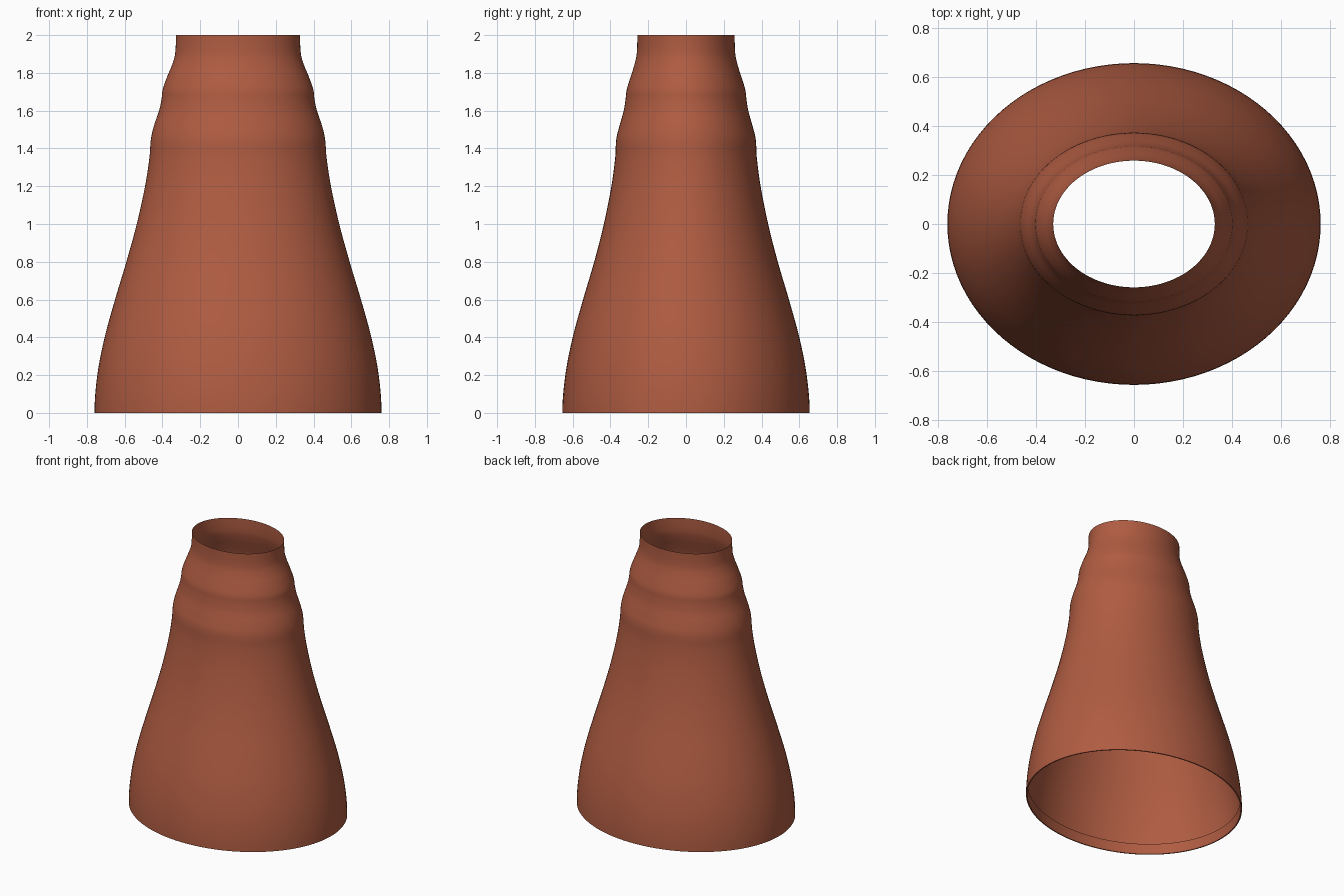
import bpy, bmesh, math

if "Cube" in bpy.data.objects:
    bpy.data.objects.remove(bpy.data.objects["Cube"])

SIDES, STEPS = 96, 5

# Skirt profile: height, half width in x, half depth in y
profile = [
    (0.00, 0.760, 0.655), (0.20, 0.745, 0.639), (0.40, 0.706, 0.600),
    (0.60, 0.651, 0.545), (0.80, 0.591, 0.486), (1.00, 0.536, 0.435),
    (1.20, 0.492, 0.395), (1.35, 0.469, 0.375), (1.45, 0.461, 0.369),
    (1.52, 0.445, 0.352), (1.60, 0.418, 0.330), (1.66, 0.405, 0.320),
    (1.71, 0.399, 0.314), (1.78, 0.375, 0.293), (1.84, 0.350, 0.274),
    (1.90, 0.333, 0.261), (2.00, 0.329, 0.258),
]


def smooth(points):
    """Hermite curve through the points, as functions of height."""
    slopes = []
    for i in range(len(points)):
        a, b = points[max(i - 1, 0)], points[min(i + 1, len(points) - 1)]
        slopes.append([(b[k] - a[k]) / (b[0] - a[0]) for k in (1, 2)])
    slopes[0] = slopes[-1] = [0, 0]
    out = []
    for i in range(len(points) - 1):
        a, b = points[i], points[i + 1]
        h = b[0] - a[0]
        for s in range(STEPS):
            t = s / STEPS
            row = [a[0] + h * t]
            for k in (0, 1):
                row.append((2*t**3 - 3*t**2 + 1) * a[k+1] + (t**3 - 2*t**2 + t) * h * slopes[i][k]
                           + (3*t**2 - 2*t**3) * b[k+1] + (t**3 - t**2) * h * slopes[i+1][k])
            out.append(row)
    out.append(points[-1])
    return out


def loft(name, rows, material):
    """Open tube through a stack of ellipses."""
    bm = bmesh.new()
    rings = [[bm.verts.new((rx * math.cos(2 * math.pi * i / SIDES),
                            ry * math.sin(2 * math.pi * i / SIDES), z))
              for i in range(SIDES)] for z, rx, ry in rows]
    for low, high in zip(rings, rings[1:]):
        for i in range(SIDES):
            j = (i + 1) % SIDES
            bm.faces.new((low[i], low[j], high[j], high[i]))
    mesh = bpy.data.meshes.new(name)
    bm.to_mesh(mesh)
    bm.free()
    mesh.materials.append(material)
    obj = bpy.data.objects.new(name, mesh)
    bpy.context.collection.objects.link(obj)
    bpy.context.view_layer.objects.active = obj
    obj.select_set(True)
    bpy.ops.object.shade_smooth_by_angle(angle=math.radians(40))
    obj.select_set(False)
    return obj


cloth = bpy.data.materials.new("terracotta_cloth")
cloth.diffuse_color = (0.43, 0.107, 0.054, 1)
cloth.use_nodes = True
cloth.node_tree.nodes["Principled BSDF"].inputs["Base Color"].default_value = cloth.diffuse_color

# Skirt body with a narrow hem turned up inside the bottom edge
hem = [(0.075, 0.748, 0.643), (0.0, 0.752, 0.647)]
loft("skirt", hem + smooth(profile), cloth)
